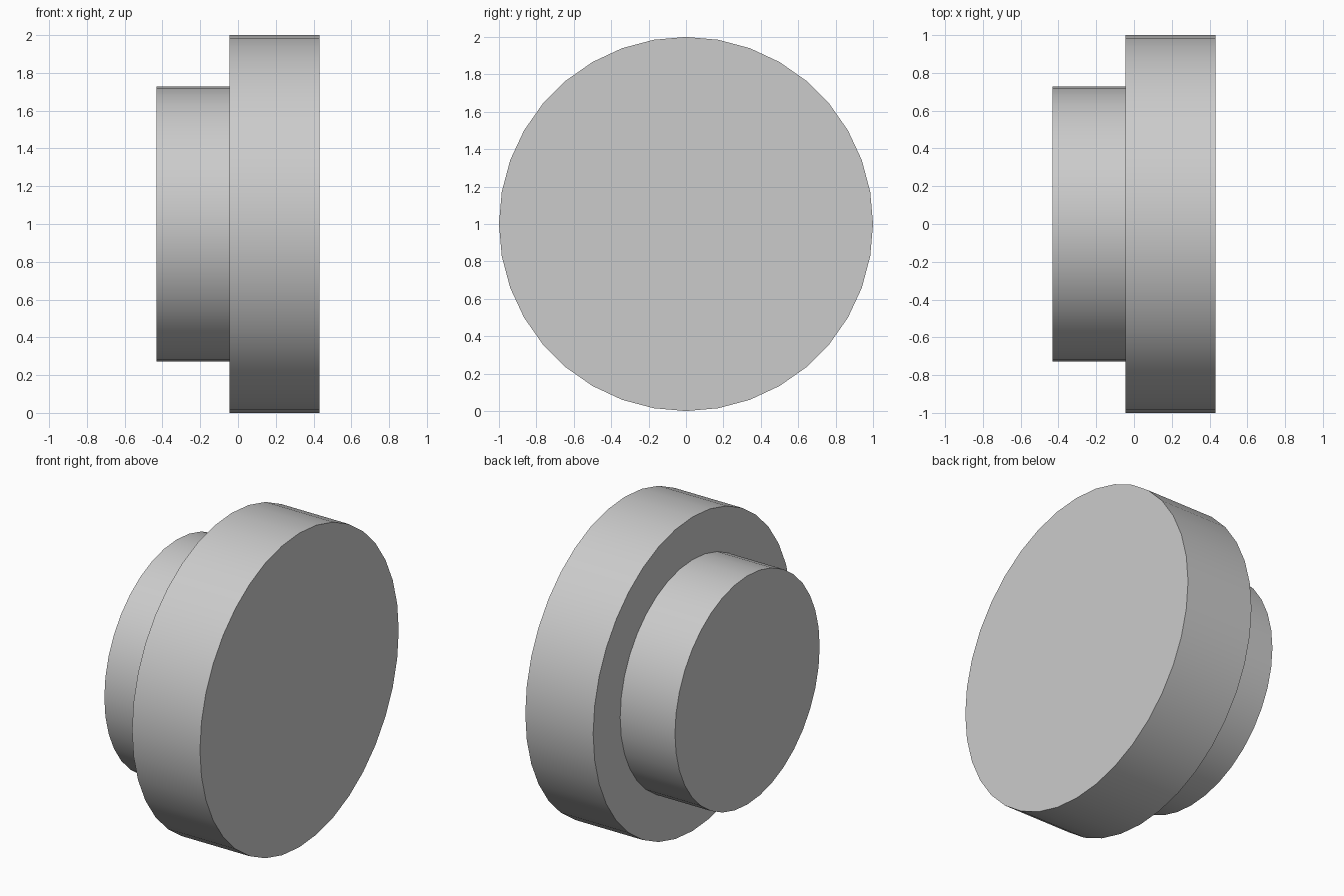
import bpy
import math

cube = bpy.data.objects.get("Cube")
if cube:
    bpy.data.objects.remove(cube, do_unlink=True)

# One plain grey finish
GREY = (0.6, 0.6, 0.6, 1.0)
grey = bpy.data.materials.new("light_grey")
grey.use_nodes = True
grey.diffuse_color = GREY
grey.node_tree.nodes["Principled BSDF"].inputs["Base Color"].default_value = GREY


def disc(name, radius, x_start, x_end):
    """Capped 36-sided cylinder lying along x, centred at height 1."""
    bpy.ops.mesh.primitive_cylinder_add(
        vertices=36, radius=radius, depth=x_end - x_start,
        location=((x_start + x_end) / 2, 0, 1),
        rotation=(0, math.pi / 2, 0))
    obj = bpy.context.object
    obj.name = name
    obj.data.materials.append(grey)
    bpy.ops.object.shade_smooth_by_angle(angle=math.radians(30))
    return obj


# Wide disc and the narrower hub on its right side
disc("large_disc", 1.0, -0.046, 0.432)
disc("small_hub", 0.728, -0.432, -0.046)
